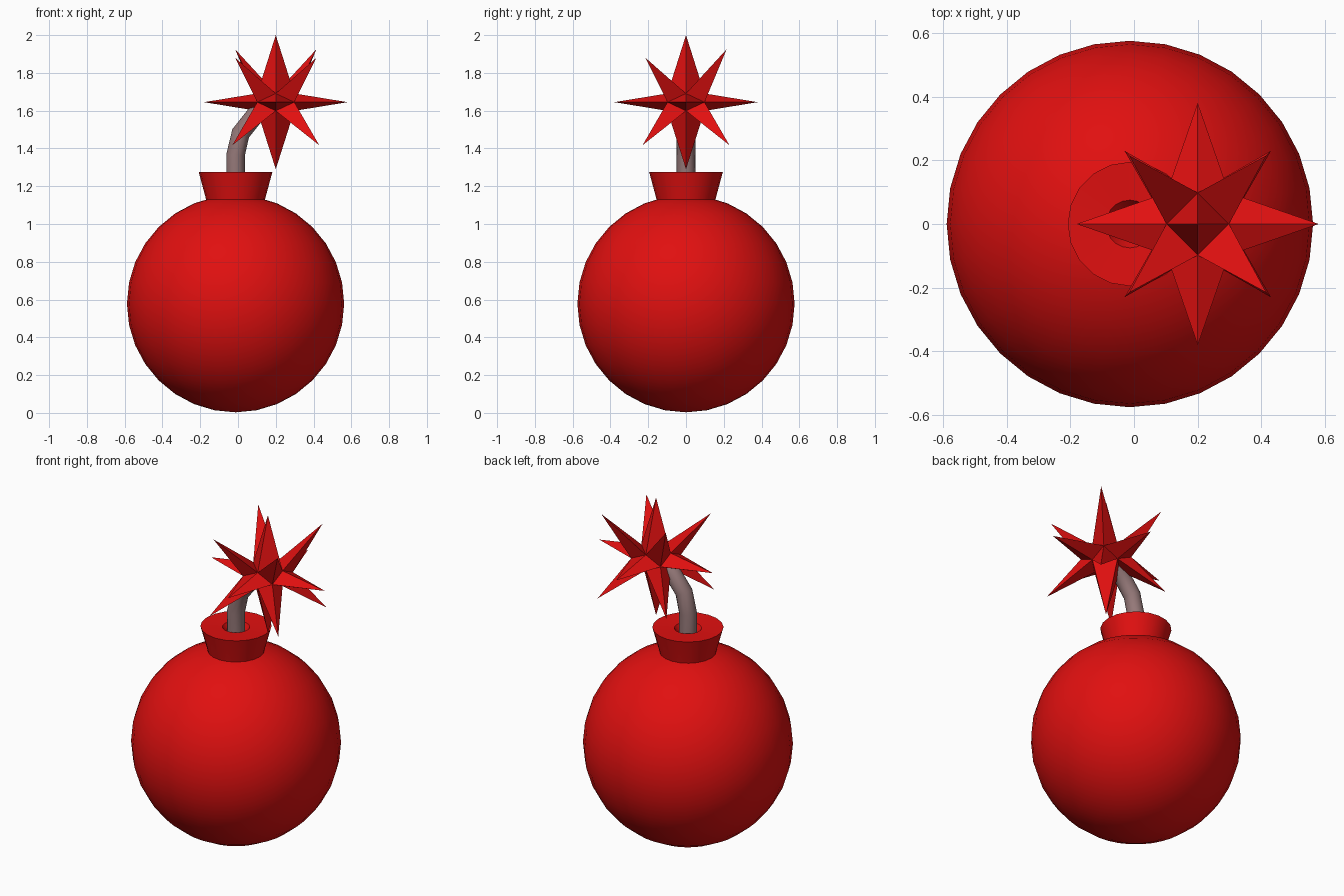
import bpy, bmesh, math
from mathutils import Vector

if "Cube" in bpy.data.objects:
    bpy.data.objects.remove(bpy.data.objects["Cube"])

CX = -0.013


def material(name, rgb):
    m = bpy.data.materials.new(name)
    m.diffuse_color = (*rgb, 1)
    m.use_nodes = True
    m.node_tree.nodes["Principled BSDF"].inputs["Base Color"].default_value = m.diffuse_color
    return m


red = material("red", (0.75, 0.005, 0.005))
grey = material("warm_grey", (0.30, 0.19, 0.19))


def make_object(name, bm, mat, smooth_angle=None):
    bmesh.ops.recalc_face_normals(bm, faces=bm.faces)
    me = bpy.data.meshes.new(name)
    bm.to_mesh(me)
    bm.free()
    me.materials.append(mat)
    ob = bpy.data.objects.new(name, me)
    bpy.context.collection.objects.link(ob)
    if smooth_angle:
        bpy.ops.object.select_all(action='DESELECT')
        ob.select_set(True)
        bpy.context.view_layer.objects.active = ob
        bpy.ops.object.shade_smooth_by_angle(angle=math.radians(smooth_angle))
    return ob


# Round body
bm = bmesh.new()
bmesh.ops.create_uvsphere(bm, u_segments=32, v_segments=16, radius=0.575)
bmesh.ops.translate(bm, verts=bm.verts, vec=(CX, 0, 0.578))
make_object("body", bm, red, 60)

# Flared neck with a shallow fuse hole, revolved from a profile
bm = bmesh.new()
profile = [(0.154, 1.12), (0.16, 1.146), (0.195, 1.275), (0.075, 1.27), (0.055, 1.235), (0.0, 1.235)]
N = 20
rings = []
for r, z in profile[:-1]:
    rings.append([bm.verts.new((CX + r * math.cos(2 * math.pi * i / N),
                                r * math.sin(2 * math.pi * i / N), z)) for i in range(N)])
for lo, hi in zip(rings, rings[1:]):
    for i in range(N):
        j = (i + 1) % N
        bm.faces.new((lo[i], lo[j], hi[j], hi[i]))
bm.faces.new(rings[-1])
bm.faces.new(rings[0])
make_object("neck", bm, red, 50)

# Bent fuse, swept along a path in the xz plane
path = [Vector(p) for p in [(CX, 0, 1.2), (CX, 0, 1.365), (0.014, 0, 1.48),
                            (0.092, 0, 1.578), (0.19, 0, 1.64)]]
bm = bmesh.new()
S, R = 12, 0.049
prev = None
for k, p in enumerate(path):
    t = (path[min(k + 1, len(path) - 1)] - path[max(k - 1, 0)]).normalized()
    side = Vector((t.z, 0, -t.x))
    ring = [bm.verts.new(p + R * (side * math.cos(a) + Vector((0, 1, 0)) * math.sin(a)))
            for a in (2 * math.pi * i / S for i in range(S))]
    if prev:
        for i in range(S):
            j = (i + 1) % S
            bm.faces.new((prev[i], prev[j], ring[j], ring[i]))
    else:
        bm.faces.new(ring)
    prev = ring
bm.faces.new(prev)
make_object("fuse", bm, grey, 50)

# Spark: flattened cuboctahedron core with a spike on each of its 14 faces
A, H = 0.098, 0.046
centre = Vector((0.2, 0, 1.645))
bm = bmesh.new()
for a in (-1, 1):
    for b in (-1, 1):
        for p in ((a, b, 0), (a, 0, b), (0, a, b)):
            bm.verts.new((p[0] * A, p[1] * A, p[2] * H))
hull = bmesh.ops.convex_hull(bm, input=bm.verts)
bmesh.ops.dissolve_limit(bm, angle_limit=0.02, verts=bm.verts, edges=bm.edges)
for f in list(bm.faces):
    c = f.calc_center_median()
    if len(f.verts) == 4:                      # long spikes along the axes
        n = f.normal
        tip = Vector((n.x * 0.38, n.y * 0.38, n.z * 0.355))
        if tip.dot(c) < 0:
            tip = -tip
    else:                                      # shorter diagonal spikes
        sx, sy, sz = (math.copysign(1, v) for v in c)
        tip = Vector((sx * 0.23, sy * 0.23, -0.228))
        if sz > 0:
            tip = Vector((sx * 0.215, sy * 0.215, 0.28 if sy > 0 else 0.235))
    poked = bmesh.ops.poke(bm, faces=[f])
    poked["verts"][0].co = tip
bmesh.ops.translate(bm, verts=bm.verts, vec=centre)
make_object("spark", bm, red)
